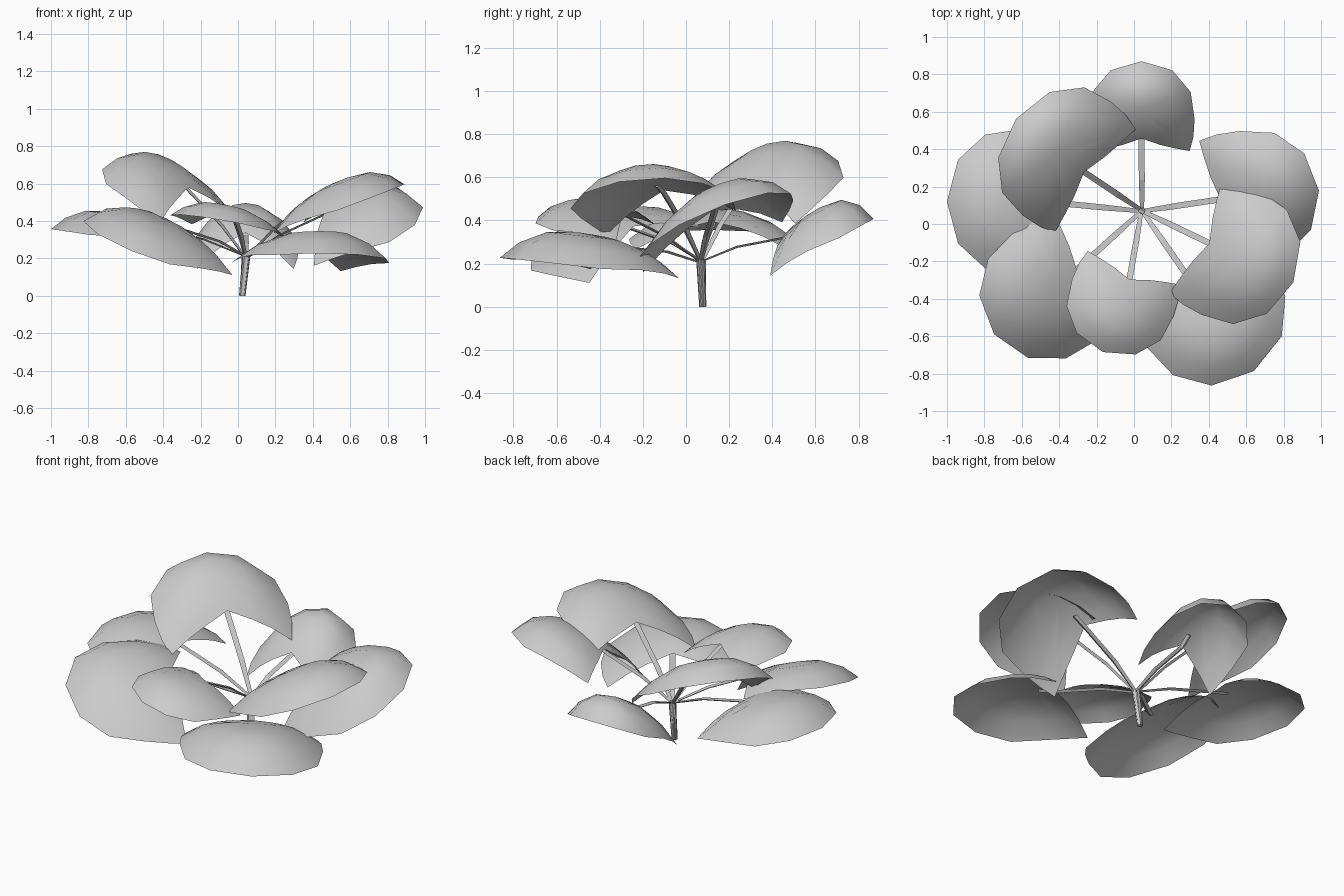
import bpy, bmesh
from math import cos, sin, radians
from mathutils import Vector

cube = bpy.data.objects.get("Cube")
if cube:
    bpy.data.objects.remove(cube, do_unlink=True)

grey = bpy.data.materials.new("plain_grey")
grey.use_nodes = True
grey.diffuse_color = (0.6, 0.6, 0.6, 1)
grey.node_tree.nodes["Principled BSDF"].inputs["Base Color"].default_value = grey.diffuse_color

# Half outline of a kidney-shaped leaf: (angle from outward direction, relative radius)
HALF = [(36, 1), (70, 1), (103, 1.04), (122, 1.17), (135, 1.3), (144, 1.06), (156, 0.86)]
RIM = [(0, 1)] + HALF + [(180, 0.65)] + [(-a, r) for a, r in reversed(HALF)]
BASE = Vector((0.02, 0.08, 0))
TRUNK_TOP = Vector((0.043, 0.07, 0))

# name: crown position, heading, half length, half width, outward slope, side slope, droop
LEAVES = {
    "back": ((0.04, 0.62, 0.46), 90, 0.25, 0.28, 0.55, 0, 0.19),
    "back_right": ((-0.41, 0.39, 0.72), 142, 0.28, 0.38, 0.6, 0, 0.18),
    "left": ((0.67, 0.15, 0.55), 5, 0.32, 0.35, 0.32, 0.36, 0.18),
    "front_left_upper": ((0.58, -0.185, 0.63), -25, 0.3, 0.36, 0.33, 0.17, 0.15),
    "right": ((-0.69, 0.12, 0.45), 180, 0.31, 0.38, 0.15, 0, 0.14),
    "front_right": ((-0.48, -0.38, 0.43), 218, 0.34, 0.36, 0.14, -0.38, 0.15),
    "front": ((-0.08, -0.45, 0.49), 250, 0.25, 0.285, 0.15, -0.14, 0.11),
    "front_left_lower": ((0.44, -0.5, 0.345), -55, 0.35, 0.39, 0.1, -0.06, 0.16),
}


def leaf_point(leaf, angle, r):
    """Point on the domed, tilted leaf surface; the dome reaches further towards the lobes."""
    crown, heading, length, width, slope, side, droop = leaf
    h, a = radians(heading), radians(angle)
    u, v = r * cos(a) * length, r * sin(a) * width
    reach = 1 + 0.3 * min(max((abs(angle) - 90) / 45, 0), 1)
    return Vector(crown) + Vector((u * cos(h) - v * sin(h), u * sin(h) + v * cos(h),
                                   u * slope + v * side - droop * (r / reach) ** 2.5))


def add_object(name, bm):
    bmesh.ops.recalc_face_normals(bm, faces=bm.faces)
    mesh = bpy.data.meshes.new(name)
    bm.to_mesh(mesh)
    bm.free()
    mesh.materials.append(grey)
    obj = bpy.data.objects.new(name, mesh)
    bpy.context.collection.objects.link(obj)
    return obj


def make_leaf(name, leaf):
    bm = bmesh.new()
    crown = bm.verts.new(leaf[0])
    rings = [[bm.verts.new(leaf_point(leaf, a, r * f)) for a, r in RIM] for f in (0.4, 0.75, 1)]
    for i in range(len(RIM)):
        j = (i + 1) % len(RIM)
        bm.faces.new((crown, rings[0][i], rings[0][j]))
        for inner, outer in zip(rings, rings[1:]):
            bm.faces.new((inner[i], outer[i], outer[j], inner[j]))
    add_object(name, bm).data.shade_smooth()


def make_stem(name, leaf):
    """Thin strip with a shallow keel, from the ground to the underside of its leaf."""
    h = radians(leaf[1])
    out, across = Vector((cos(h), sin(h), 0)), Vector((-sin(h), cos(h), 0))
    notch = leaf_point(leaf, 180, 0.65) - Vector((0, 0, 0.012))
    root = BASE + out * 0.01
    knee = TRUNK_TOP + out * 0.015 + Vector((0, 0, min(0.22, notch.z * 0.75)))
    middle = knee.lerp(notch, 0.4) + Vector((0, 0, 0.02))
    tip = leaf_point(leaf, 180, 0.4) - Vector((0, 0, 0.02))
    path = [root, knee, middle, notch, tip]
    bm = bmesh.new()
    rows = []
    for i, point in enumerate(path):
        along = (path[min(i + 1, len(path) - 1)] - path[max(i - 1, 0)]).normalized()
        keel = across.cross(along).normalized() * 0.01
        half = across * (0.011 if i < 2 else 0.016)
        if keel.z > 0:
            keel.negate()
        rows.append([bm.verts.new(co) for co in (point - half, point + half, point + keel)])
    for low, high in zip(rows, rows[1:]):
        for k in range(3):
            n = (k + 1) % 3
            bm.faces.new((low[k], low[n], high[n], high[k]))
    bm.faces.new(rows[0])
    bm.faces.new(rows[-1])
    add_object(name, bm)


for key, data in LEAVES.items():
    make_leaf(key + "_leaf", data)
    make_stem(key + "_stem", data)
